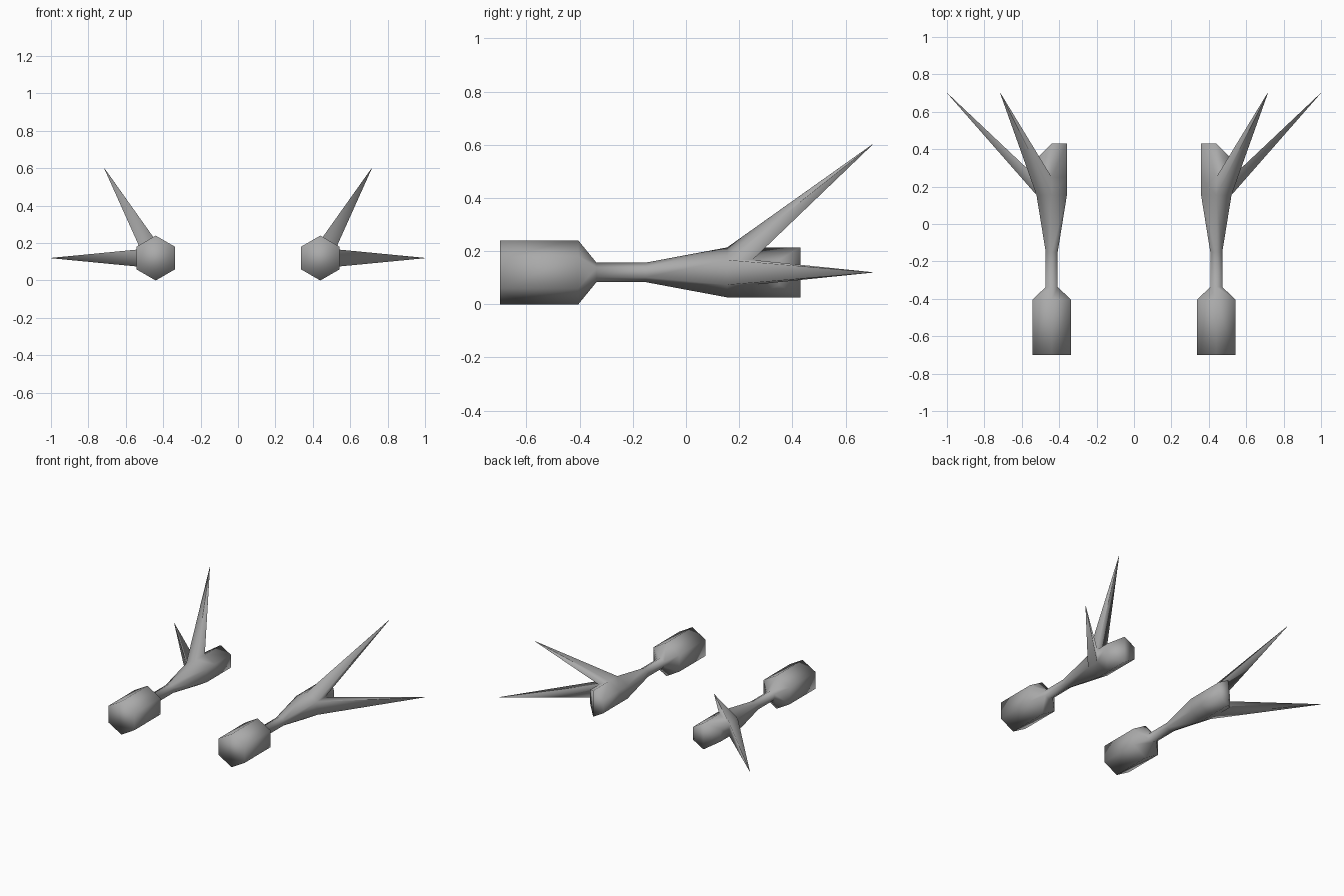
import bpy, bmesh
from math import sin, cos, radians
from mathutils import Vector

if "Cube" in bpy.data.objects:
    bpy.data.objects.remove(bpy.data.objects["Cube"])

CX, CZ = 0.44, 0.12
# (y, radius) of each hexagonal ring from front to back
RINGS = [(-0.7, 0.12), (-0.405, 0.12), (-0.337, 0.037), (-0.15, 0.037),
         (0.155, 0.094), (0.25, 0.094), (0.43, 0.094)]
SPIKE_SEG = 4                                   # body section the spikes grow from
SPIKES = {0: (0.715, 0.7, 0.6), 5: (0.999, 0.7, 0.12)}   # hexagon side -> tip
TIP_SCALE = 0.02

bm = bmesh.new()

# Hexagonal body with a point at the top and bottom
rings = []
for y, r in RINGS:
    rings.append([bm.verts.new((CX + r * cos(radians(30 + 60 * i)), y,
                                CZ + r * sin(radians(30 + 60 * i)))) for i in range(6)])

# Outer corners of the rear end are swept forward
for i in (0, 5):
    rings[-1][i].co.y = 0.35

spike_faces = {}
for s in range(len(rings) - 1):
    a, b = rings[s], rings[s + 1]
    for i in range(6):
        j = (i + 1) % 6
        f = bm.faces.new((a[i], a[j], b[j], b[i]))
        if s == SPIKE_SEG and i in SPIKES:
            spike_faces[i] = f

# End caps; the rear one folds along its vertical middle line
bm.faces.new(rings[0][::-1])
e = rings[-1]
bm.faces.new((e[1], e[2], e[3], e[4]))
bm.faces.new((e[0], e[1], e[4], e[5]))

# Spikes extruded from two side faces and shrunk to tiny tips
for i, tip in SPIKES.items():
    face = bmesh.ops.extrude_discrete_faces(bm, faces=[spike_faces[i]])["faces"][0]
    mid = face.calc_center_median()
    for v in face.verts:
        v.co = Vector(tip) + (v.co - mid) * TIP_SCALE

bmesh.ops.recalc_face_normals(bm, faces=bm.faces[:])
for f in bm.faces:
    f.smooth = True

mesh = bpy.data.meshes.new("spiked_pods")
bm.to_mesh(mesh)
bm.free()
obj = bpy.data.objects.new("spiked_pods", mesh)
bpy.context.collection.objects.link(obj)

# Dark grey surface
grey = bpy.data.materials.new("dark_grey")
grey.diffuse_color = (0.4, 0.4, 0.4, 1)
grey.use_nodes = True
grey.node_tree.nodes["Principled BSDF"].inputs["Base Color"].default_value = grey.diffuse_color
mesh.materials.append(grey)

# Second pod on the other side
mirror = obj.modifiers.new("Mirror", 'MIRROR')
mirror.use_axis = (True, False, False)
mirror.use_mirror_merge = False
